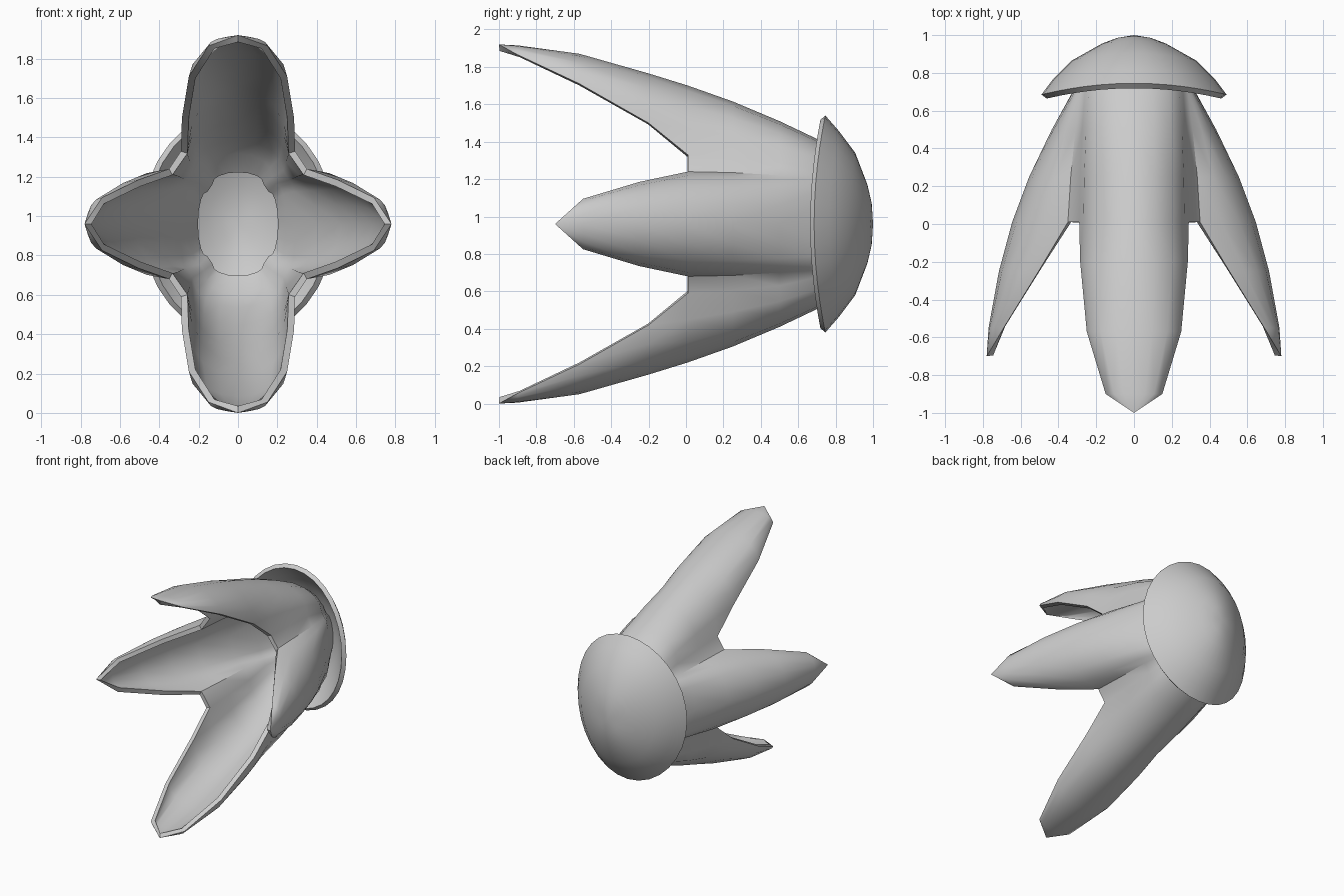
import bpy, bmesh, math

if "Cube" in bpy.data.objects:
    bpy.data.objects.remove(bpy.data.objects["Cube"])

CENTRE_Z = 0.96
N = 5  # points across half a petal


def arc(y, peak, width, base, top):
    """Half cross-section of one petal, from its ridge to its edge."""
    pts = []
    for i in range(N):
        t = math.pi / 2 * i / (N - 1)
        across, out = width * math.sin(t), base + (peak - base) * math.cos(t)
        pts.append((across, y, out) if top else (out, y, across))
    return pts


def bridge(bm, a, b):
    for i in range(len(a) - 1):
        bm.faces.new((a[i], a[i + 1], b[i + 1], b[i]))


def finish(name, bm, thickness, mirror=False):
    bmesh.ops.remove_doubles(bm, verts=bm.verts[:], dist=0.0005)
    me = bpy.data.meshes.new(name)
    bm.to_mesh(me)
    bm.free()
    ob = bpy.data.objects.new(name, me)
    bpy.context.collection.objects.link(ob)
    ob.location.z = CENTRE_Z
    bpy.context.view_layer.objects.active = ob
    ob.select_set(True)
    if mirror:
        m = ob.modifiers.new("mirror", 'MIRROR')
        m.use_axis = (True, False, True)
        bpy.ops.object.modifier_apply(modifier=m.name)
    s = ob.modifiers.new("thickness", 'SOLIDIFY')
    s.thickness = thickness
    s.offset = -1
    bpy.ops.object.modifier_apply(modifier=s.name)
    bpy.ops.object.shade_smooth_by_angle(angle=math.radians(40))
    ob.select_set(False)


# Trumpet with four petals: one quarter, mirrored
# y, upper (peak, half width, base), side (peak, half width, base)
tube = [
    (0.88, (0.285, 0.155, 0.215), (0.235, 0.185, 0.175)),
    (0.80, (0.385, 0.20, 0.25), (0.275, 0.225, 0.215)),
    (0.70, (0.455, 0.26, 0.285), (0.325, 0.245, 0.285)),
    (0.50, (0.55, 0.275, 0.33), (0.435, 0.26, 0.31)),
    (0.25, (0.655, 0.285, 0.355), (0.555, 0.275, 0.335)),
    (0.01, (0.74, 0.29, 0.37), (0.645, 0.28, 0.35)),
]
upper_petal = [(-0.20, 0.805, 0.285, 0.54), (-0.57, 0.91, 0.25, 0.75),
               (-0.90, 0.955, 0.15, 0.905), (-1.0, 0.96, 0.0, 0.96)]
side_petal = [(-0.25, 0.715, 0.225, 0.505), (-0.55, 0.77, 0.135, 0.69),
              (-0.70, 0.78, 0.0, 0.78)]

bm = bmesh.new()
prev = None
for y, up, side in tube:
    pts = arc(y, *up, True) + arc(y, *side, False)[::-1]
    row = [bm.verts.new(p) for p in pts]
    if prev:
        bridge(bm, prev, row)
    prev = row
for rows, top, start in ((upper_petal, True, prev[:N]),
                         (side_petal, False, prev[N:])):
    for r in rows:
        pts = arc(*r, top)
        row = [bm.verts.new(p) for p in (pts if top else pts[::-1])]
        # collapsed tip rows are merged afterwards
        bridge(bm, start, row)
        start = row
# make the normals point away from the axis
bm.normal_update()
bm.faces.ensure_lookup_table()
f = bm.faces[N * 2]
c = f.calc_center_median()
if f.normal.x * c.x + f.normal.z * c.z < 0:
    bmesh.ops.reverse_faces(bm, faces=bm.faces[:])
finish("petal_trumpet", bm, 0.035, mirror=True)

# Saddle-rimmed oval cap: x radius, y there, z radius, y there
cap = [(0.09, 0.985, 0.11, 0.993), (0.17, 0.955, 0.21, 0.97),
       (0.33, 0.865, 0.38, 0.905), (0.43, 0.765, 0.50, 0.815),
       (0.49, 0.685, 0.58, 0.745)]
bm = bmesh.new()
S = 32
tip = bm.verts.new((0, 1, 0))
prev = None
for rx, yx, rz, yz in cap:
    row = []
    for i in range(S):
        a = 2 * math.pi * i / S
        ca, sa = math.cos(a), math.sin(a)
        row.append(bm.verts.new((rx * ca, yx * ca * ca + yz * sa * sa, rz * sa)))
    row.append(row[0])
    if prev:
        bridge(bm, prev, row)
    else:
        for i in range(S):
            bm.faces.new((tip, row[i + 1], row[i]))
    prev = row
bmesh.ops.recalc_face_normals(bm, faces=bm.faces[:])
bm.normal_update()
bm.faces.ensure_lookup_table()
if bm.faces[0].normal.y < 0:
    bmesh.ops.reverse_faces(bm, faces=bm.faces[:])
finish("back_cap", bm, 0.035)
